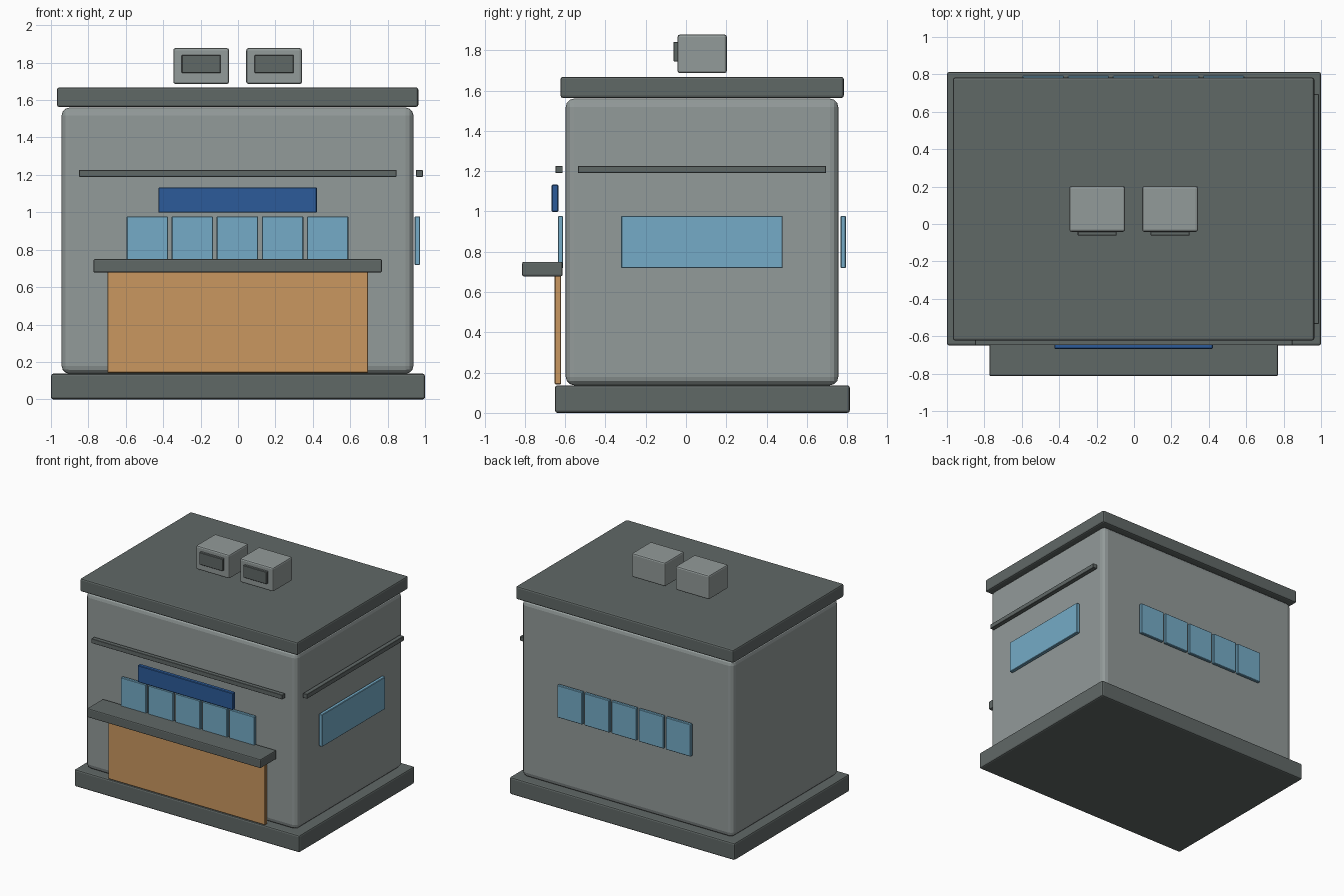
import bpy
import bmesh
from mathutils import Vector

old = bpy.data.objects.get("Cube")
if old:
    bpy.data.objects.remove(old, do_unlink=True)


def material(name, rgb):
    m = bpy.data.materials.new(name)
    m.use_nodes = True
    m.diffuse_color = (*rgb, 1)
    m.node_tree.nodes["Principled BSDF"].inputs["Base Color"].default_value = (*rgb, 1)
    return m


WALL = material("light grey wall", (0.29, 0.325, 0.32))
DARK = material("dark grey trim", (0.118, 0.138, 0.134))
WOOD = material("orange wood", (0.59, 0.31, 0.115))
BLUE = material("sign blue", (0.025, 0.105, 0.32))
GLASS = material("pale blue glass", (0.178, 0.41, 0.57))


def box(name, x, y, z, mat, bevel=0.004, segments=1):
    """Bevelled box spanning the given (low, high) ranges."""
    lo, hi = (Vector(p) for p in zip(x, y, z))
    mesh = bpy.data.meshes.new(name)
    bm = bmesh.new()
    bmesh.ops.create_cube(bm, size=1)
    bmesh.ops.scale(bm, vec=hi - lo, verts=bm.verts)
    bmesh.ops.bevel(bm, geom=bm.edges[:], offset=bevel, segments=segments,
                    profile=0.5, affect='EDGES')
    bm.to_mesh(mesh)
    bm.free()
    mesh.materials.append(mat)
    obj = bpy.data.objects.new(name, mesh)
    obj.location = (lo + hi) / 2
    bpy.context.collection.objects.link(obj)
    return obj


# Main structure
box("base_slab", (-1, 1), (-0.65, 0.813), (0, 0.137), DARK, 0.012, 2)
box("building_body", (-0.943, 0.938), (-0.597, 0.756), (0.137, 1.56), WALL, 0.042, 3)
box("roof_slab", (-0.968, 0.964), (-0.623, 0.783), (1.563, 1.668), DARK, 0.012, 2)

# Service counter
box("counter_panel", (-0.698, 0.696), (-0.652, -0.62), (0.142, 0.69), WOOD)
box("counter_top", (-0.773, 0.77), (-0.813, -0.612), (0.678, 0.75), DARK, 0.008, 2)

# Sign board and trim rails
box("sign_board", (-0.426, 0.422), (-0.667, -0.634), (0.998, 1.133), BLUE)
box("front_rail", (-0.85, 0.847), (-0.648, -0.612), (1.19, 1.226), DARK, 0.002)
box("side_rail", (0.952, 0.988), (-0.535, 0.694), (1.19, 1.226), DARK, 0.002)

# Window rows on the front and back
for side, depth in (("front", (-0.636, -0.61)), ("back", (0.767, 0.793))):
    for i in range(5):
        cx = -0.003 + (i - 2) * 0.241
        box(f"{side}_window_{i + 1}", (cx - 0.111, cx + 0.111), depth, (0.718, 0.978), GLASS)

# Wide side window
box("side_window", (0.944, 0.974), (-0.322, 0.48), (0.718, 0.978), GLASS)

# Rooftop cooling units with vents
for label, cx in (("right", -0.197), ("left", 0.193)):
    box(f"{label}_cooling_unit", (cx - 0.149, cx + 0.149), (-0.042, 0.203), (1.686, 1.878),
        WALL, 0.012, 2)
    box(f"{label}_cooling_vent", (cx - 0.104, cx + 0.104), (-0.062, -0.038), (1.744, 1.842),
        DARK, 0.003)
